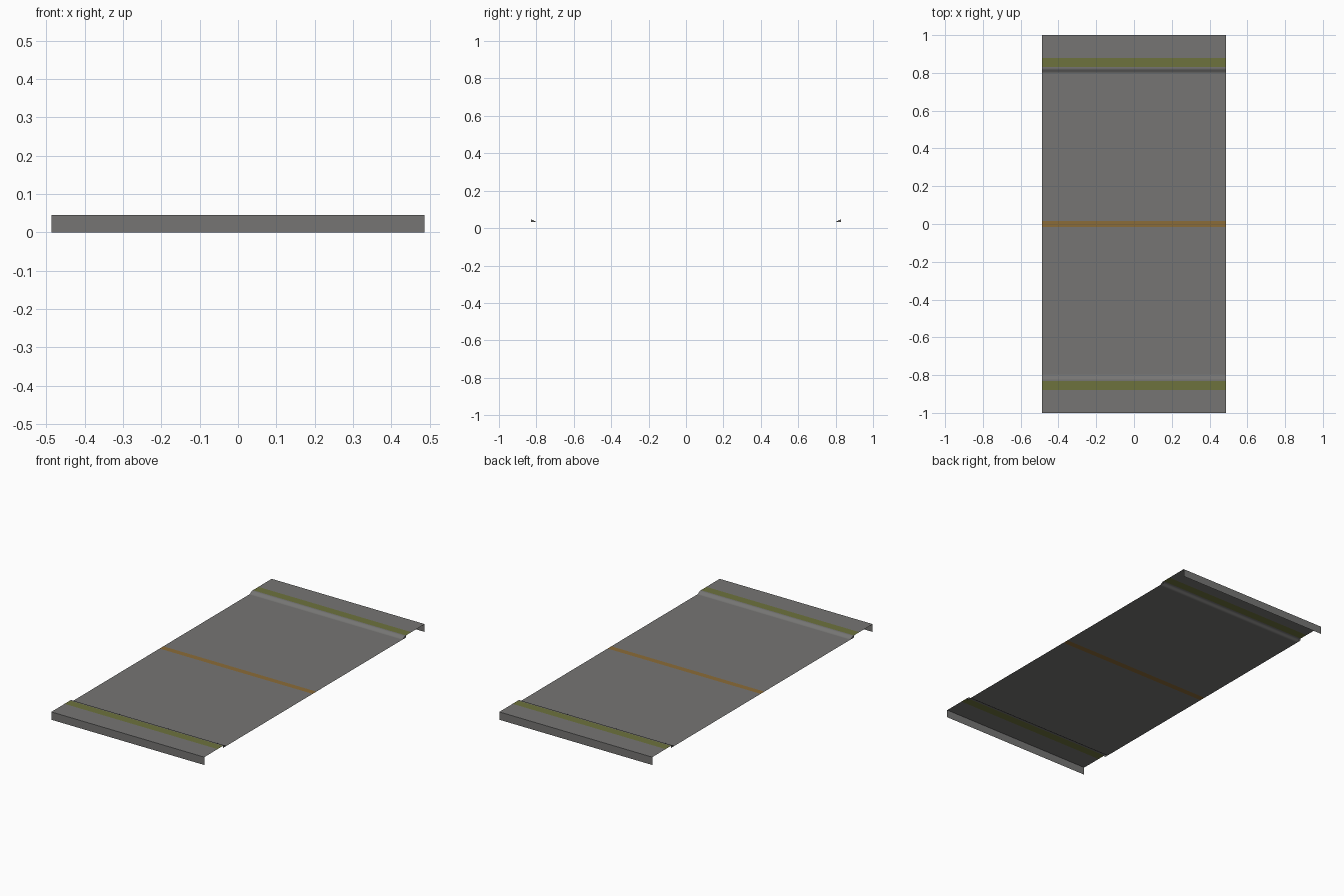
import bpy, bmesh, math

if "Cube" in bpy.data.objects:
    bpy.data.objects.remove(bpy.data.objects["Cube"])

W = 0.486          # half width
TOP = 0.045        # walkway height
ROAD = 0.033       # roadway height


def material(name, rgb):
    m = bpy.data.materials.new(name)
    m.diffuse_color = (*rgb, 1)
    m.use_nodes = True
    m.node_tree.nodes["Principled BSDF"].inputs["Base Color"].default_value = m.diffuse_color
    return m


grey = material("asphalt grey", (0.18, 0.178, 0.173))
olive = material("kerb yellow green", (0.155, 0.170, 0.048))
ochre = material("centre line ochre", (0.26, 0.15, 0.04))


def add(name, bm, mat, smooth=False):
    me = bpy.data.meshes.new(name)
    bm.to_mesh(me)
    bm.free()
    me.materials.append(mat)
    for p in me.polygons:
        p.use_smooth = smooth
    ob = bpy.data.objects.new(name, me)
    bpy.context.collection.objects.link(ob)
    return ob


def strip(name, profile, mat, x0=-W, x1=W, smooth=False, caps=False):
    """Sweep a (y, z) profile along x; it runs front to back so faces point up/out."""
    bm = bmesh.new()
    a = [bm.verts.new((x0, y, z)) for y, z in profile]
    b = [bm.verts.new((x1, y, z)) for y, z in profile]
    for i in range(len(profile) - 1):
        bm.faces.new((a[i], b[i], b[i + 1], a[i + 1]))
    if caps:
        bottom = ROAD
        lows = [p[0] for p in profile if p[1] == max(q[1] for q in profile)]
        outer = max(lows, key=abs)
        for x, flip in ((x0, True), (x1, False)):
            pts = [(x, y, z) for y, z in profile]
            corner = (x, outer, bottom)
            pts = [corner] + pts if profile[0][0] == outer else pts + [corner]
            f = bm.faces.new([bm.verts.new(p) for p in pts])
            f.normal_update()
            if (f.normal.x > 0) == flip:
                f.normal_flip()
    return add(name, bm, mat, smooth)


# roadway, split around the painted centre line
strip("road_front", [(-0.797, ROAD), (-0.017, ROAD)], grey)
strip("centre_line", [(-0.017, ROAD), (0.017, ROAD)], ochre)
strip("road_back", [(0.017, ROAD), (0.797, ROAD)], grey)

# rounded kerb section, from road level up to the walkway
N = 8
kerb = []
for i in range(N + 1):
    t = i / N
    kerb.append((0.797 + 0.028 * t, ROAD + (TOP - ROAD) * (0.5 - 0.5 * math.cos(math.pi * t))))
kerb.append((0.83, TOP))


def side(profile, s):
    """Mirror a back-side profile to the front, keeping front-to-back order."""
    return profile if s > 0 else [(-y, z) for y, z in reversed(profile)]


for s, label in ((-1, "front"), (1, "back")):
    strip("kerb_" + label, side(kerb, s), grey, smooth=True, caps=True)
    strip("kerb_stripe_" + label, side([(0.83, TOP), (0.879, TOP)], s), olive)
    # three walkway slabs with outer skirt
    for i in range(3):
        x0 = -W + i * 2 * W / 3
        strip(f"walkway_slab_{label}_{i + 1}",
              side([(0.879, TOP), (1.0, TOP), (1.0, 0.0)], s), grey, x0, x0 + 2 * W / 3)
